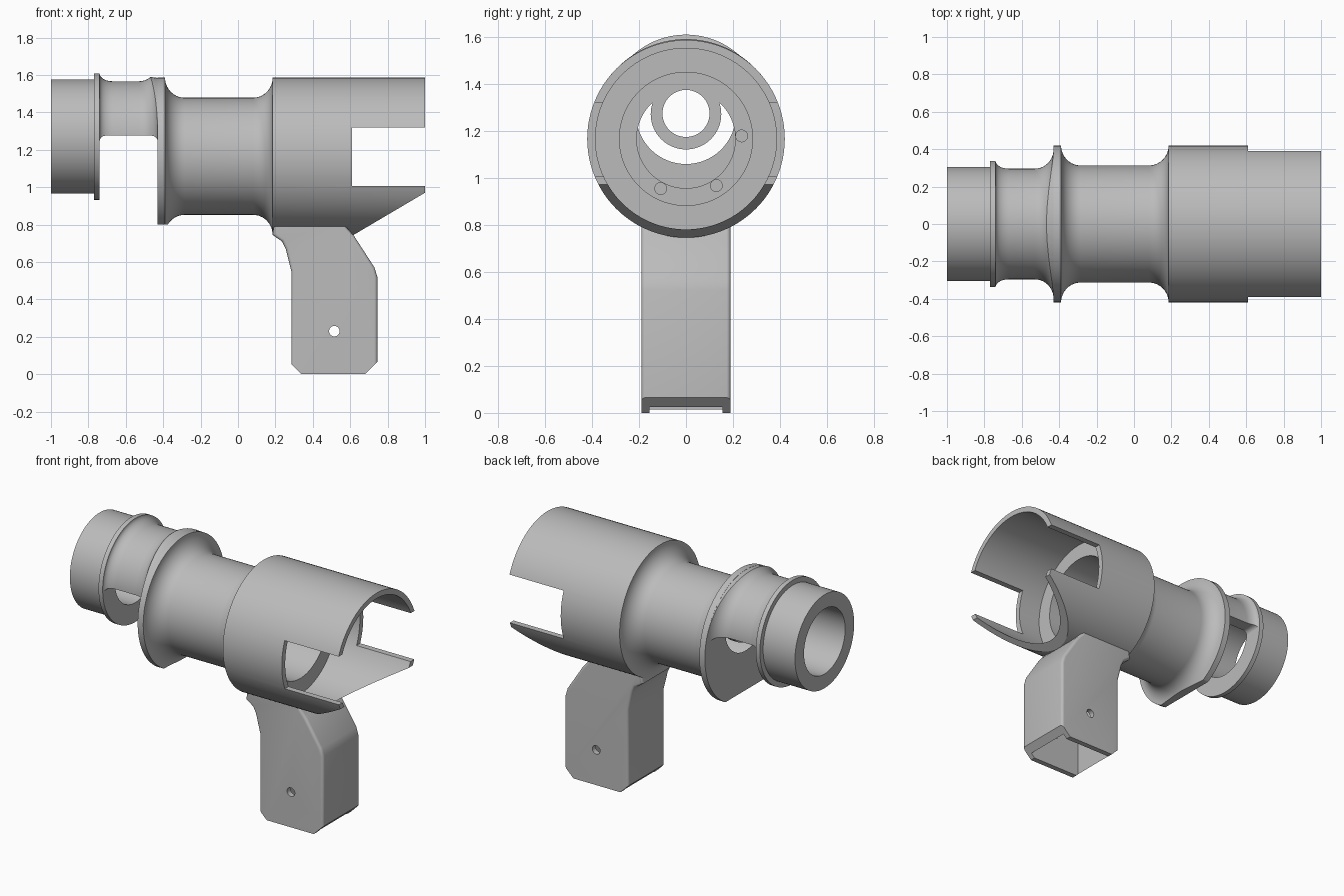
import bpy, bmesh, math
from mathutils import Matrix, Vector

if "Cube" in bpy.data.objects:
    bpy.data.objects.remove(bpy.data.objects["Cube"])

MAIN = 1.165   # height of the main axis
REAR = 1.27    # height of the rear tube axis

grey = bpy.data.materials.new("plain_grey")
grey.use_nodes = True
grey.diffuse_color = (0.5, 0.5, 0.5, 1)
grey.node_tree.nodes["Principled BSDF"].inputs["Base Color"].default_value = (0.5, 0.5, 0.5, 1)


def make(name, bm):
    bmesh.ops.recalc_face_normals(bm, faces=bm.faces)
    mesh = bpy.data.meshes.new(name)
    bm.to_mesh(mesh)
    bm.free()
    obj = bpy.data.objects.new(name, mesh)
    bpy.context.collection.objects.link(obj)
    mesh.materials.append(grey)
    return obj


def lathe(name, profile, height, steps=96):
    """Spin a closed (x, radius) outline about a level axis along x."""
    bm = bmesh.new()
    verts = [bm.verts.new((x, 0, height + r)) for x, r in profile]
    edges = [bm.edges.new((a, b)) for a, b in zip(verts, verts[1:] + verts[:1])]
    bmesh.ops.spin(bm, geom=verts + edges, cent=(0, 0, height), axis=(1, 0, 0),
                   angle=math.tau, steps=steps, use_merge=False)
    bmesh.ops.remove_doubles(bm, verts=bm.verts, dist=1e-4)
    bmesh.ops.dissolve_degenerate(bm, edges=bm.edges, dist=1e-5)
    return make(name, bm)


def prism(name, outline, half, bevel=0, upright_only=False):
    """Extrude an (x, z) outline to both sides of y = 0."""
    bm = bmesh.new()
    face = bm.faces.new([bm.verts.new((x, -half, z)) for x, z in outline])
    out = bmesh.ops.extrude_face_region(bm, geom=[face])
    moved = [v for v in out["geom"] if isinstance(v, bmesh.types.BMVert)]
    bmesh.ops.translate(bm, verts=moved, vec=(0, 2 * half, 0))
    if bevel:
        def chosen(e):
            a, b = e.verts
            across = abs(a.co.y - b.co.y) > half
            if upright_only:
                return not across and max(a.co.z, b.co.z) > 0.1
            return across
        bmesh.ops.bevel(bm, geom=[e for e in bm.edges if chosen(e)], offset=bevel,
                        segments=5, profile=0.5, affect='EDGES')
    return make(name, bm)


def box(name, x0, x1, z0, z1, half, bevel=0):
    return prism(name, [(x0, z0), (x1, z0), (x1, z1), (x0, z1)], half, bevel)


def rod(name, start, end, radius, steps=32):
    bm = bmesh.new()
    a, b = Vector(start), Vector(end)
    turn = (b - a).to_track_quat('Z', 'Y').to_matrix().to_4x4()
    bmesh.ops.create_cone(bm, cap_ends=True, segments=steps, radius1=radius, radius2=radius,
                          depth=(b - a).length, matrix=Matrix.Translation((a + b) / 2) @ turn)
    return make(name, bm)


def combine(obj, tool, operation='DIFFERENCE'):
    mod = obj.modifiers.new("cut", 'BOOLEAN')
    mod.object, mod.operation, mod.solver = tool, operation, 'EXACT'
    bpy.context.view_layer.objects.active = obj
    bpy.ops.object.modifier_apply(modifier=mod.name)
    bpy.data.objects.remove(tool)


def fillet(cx, cr, rx, rr, a0, a1, n=10):
    """Quarter round as (x, radius) points, angles in degrees."""
    return [(cx + rx * math.cos(t), cr + rr * math.sin(t))
            for t in (math.radians(a0 + (a1 - a0) * i / n) for i in range(n + 1))]


# Main body: flange, neck and wide front sleeve
body = lathe("main_body",
             [(-0.43, 0), (-0.43, 0.42), (-0.39, 0.42)]
             + fillet(-0.285, 0.42, 0.105, 0.107, 180, 270)
             + fillet(0.08, 0.42, 0.105, 0.107, 270, 360)
             + [(1, 0.42), (1, 0.385), (0.45, 0.385), (0.45, 0.283), (-0.38, 0.283), (-0.38, 0)],
             MAIN)
combine(body, box("side_window_cutter", 0.61, 1.2, 1.005, 1.32, 0.6))
combine(body, prism("slope_cutter", [(0.6, 0.734), (1.02, 0.982), (1.02, 0.6), (0.6, 0.6)], 0.6))
combine(body, box("flange_flat_cutter", -0.5, -0.2, 0.5, 0.8, 0.6))

# Crescent opening, centre bore and bolt holes in the flange wall
opening = rod("opening_cutter", (-0.5, 0, MAIN), (-0.3, 0, MAIN), 0.21, 64)
combine(opening, rod("hub", (-0.6, 0, REAR), (-0.2, 0, REAR), 0.15, 64))
combine(body, opening)
combine(body, rod("bore_cutter", (-0.5, 0, REAR + 0.003), (-0.3, 0, REAR + 0.003), 0.1, 64))
for angle in (3, -57, -117):
    y = 0.237 * math.cos(math.radians(angle))
    z = MAIN + 0.237 * math.sin(math.radians(angle))
    combine(body, rod("bolt_cutter", (-0.5, y, z), (-0.3, y, z), 0.025))

# Rear tube with collar
rear = lathe("rear_tube", [(-1, 0.212), (-1, 0.305), (-0.77, 0.305), (-0.77, 0.338),
                           (-0.74, 0.338), (-0.74, 0.212)], REAR)

# Half-round bridge between collar and flange
bridge = lathe("bridge",
               [(-0.74, 0.212)]
               + fillet(-0.67, 0.338, 0.07, 0.042, 180, 270)
               + fillet(-0.53, 0.4, 0.1, 0.104, 270, 360)
               + [(-0.43, 0.212)], REAR)
combine(bridge, lathe("bridge_limit", [(-0.8, 0), (-0.8, 0.47), (-0.43, 0.419), (-0.43, 0)],
                      MAIN), 'INTERSECT')
combine(bridge, box("bridge_cutter", -0.74, -0.43, 0.5, 1.275, 0.6, 0.03))

# Hollow handle
handle = prism("handle",
               [(0.34, 0), (0.68, 0), (0.745, 0.065), (0.745, 0.52), (0.73, 0.57),
                (0.62, 0.74), (0.58, 0.785), (0.55, 0.86), (0.2, 0.86), (0.185, 0.745),
                (0.235, 0.71), (0.255, 0.67), (0.285, 0.55), (0.285, 0.055)],
               0.19, 0.018, True)
combine(handle, rod("sleeve_space", (0, 0, MAIN), (1.2, 0, MAIN), 0.4, 96))
combine(handle, prism("handle_cavity",
                      [(0.325, -0.1), (0.705, -0.1), (0.705, 0.52), (0.6, 0.69), (0.325, 0.69)],
                      0.155))
combine(handle, rod("pin_hole_cutter", (0.515, -0.4, 0.23), (0.515, 0.4, 0.23), 0.028))

# Smooth round surfaces, keep crisp edges
for obj in (body, rear, bridge, handle):
    bpy.ops.object.select_all(action='DESELECT')
    obj.select_set(True)
    bpy.context.view_layer.objects.active = obj
    bpy.ops.object.shade_smooth_by_angle(angle=math.radians(30))
